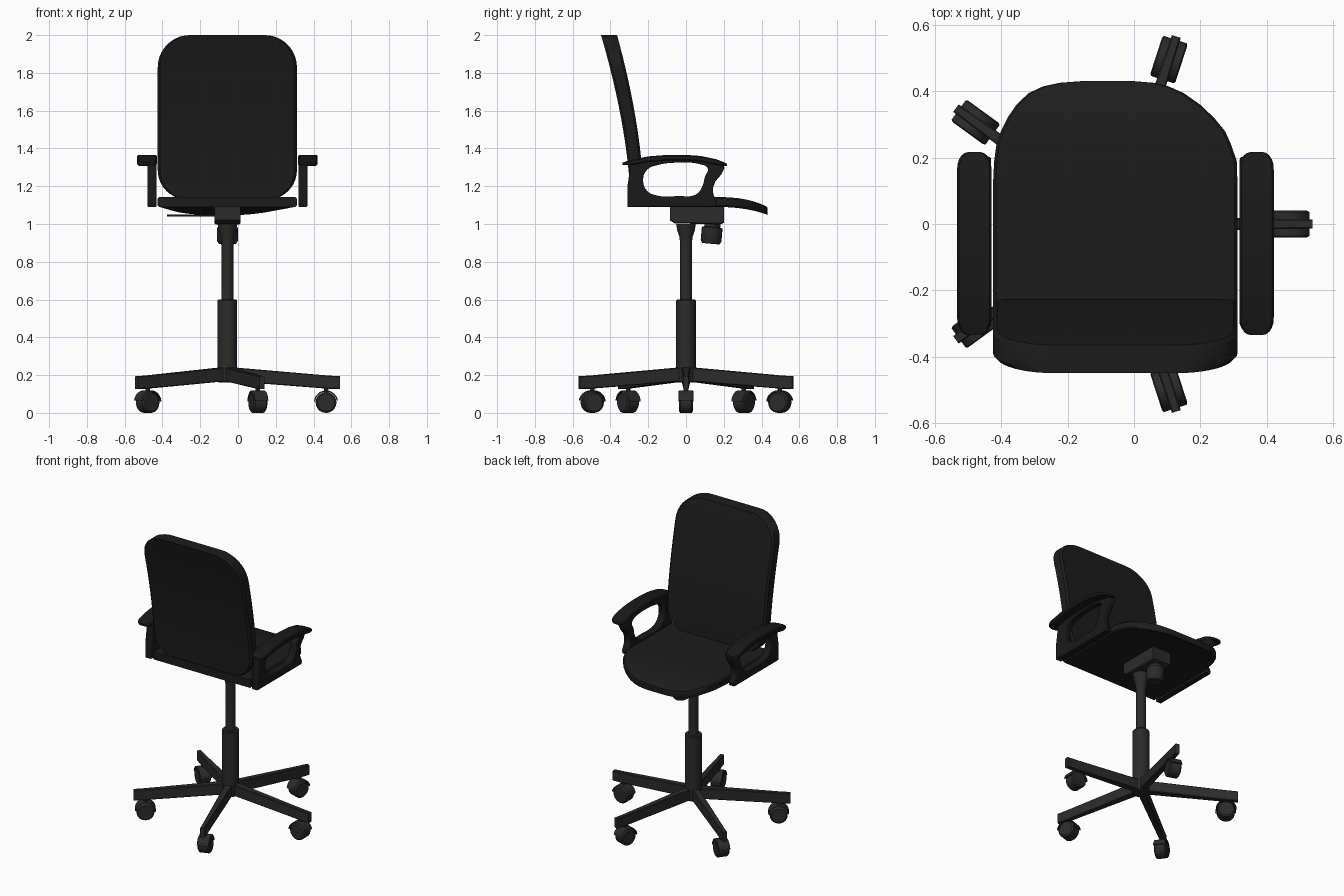
import bpy, bmesh, math
from math import sin, cos, pi, radians
from mathutils import Matrix, Vector

if "Cube" in bpy.data.objects:
    bpy.data.objects.remove(bpy.data.objects["Cube"])

CX = -0.056  # symmetry plane of the chair


def material(name, v):
    m = bpy.data.materials.new(name)
    m.diffuse_color = (v, v, v, 1)
    m.use_nodes = True
    m.node_tree.nodes["Principled BSDF"].inputs["Base Color"].default_value = m.diffuse_color
    return m


FABRIC = material("fabric", 0.012)
ARM = material("arm_plastic", 0.010)
METAL = material("base_plastic", 0.024)


def finish(ob, mat, angle=35):
    ob.data.materials.append(mat)
    bpy.ops.object.select_all(action='DESELECT')
    ob.select_set(True)
    bpy.context.view_layer.objects.active = ob
    bpy.ops.object.shade_smooth_by_angle(angle=radians(angle))
    return ob


def loft(name, rings, mat, M=Matrix(), closed=False):
    """Skin a list of equal-length point rings; cap the ends unless closed."""
    bm = bmesh.new()
    vs = [[bm.verts.new(M @ Vector(p)) for p in r] for r in rings]
    n = len(vs[0])
    for a, b in zip(vs, vs[1:] + (vs[:1] if closed else [])):
        for i in range(n):
            bm.faces.new((a[i], a[(i + 1) % n], b[(i + 1) % n], b[i]))
    if not closed:
        bm.faces.new(vs[0])
        bm.faces.new(vs[-1])
    bmesh.ops.recalc_face_normals(bm, faces=bm.faces)
    me = bpy.data.meshes.new(name)
    bm.to_mesh(me)
    bm.free()
    ob = bpy.data.objects.new(name, me)
    bpy.context.collection.objects.link(ob)
    return finish(ob, mat)


def lathe(name, profile, mat, M=Matrix(), n=32):
    rings = [[(r * cos(2 * pi * i / n), r * sin(2 * pi * i / n), z) for i in range(n)]
             for r, z in profile]
    return loft(name, rings, mat, M)


def section(x0, x1, lo, hi, c):
    """Chamfered rectangle as (across, through) pairs."""
    return [(x0 + c, lo), (x1 - c, lo), (x1, lo + c), (x1, hi - c),
            (x1 - c, hi), (x0 + c, hi), (x0, hi - c), (x0, lo + c)]


def lerp(table, t):
    for (a, *va), (b, *vb) in zip(table, table[1:]):
        if t <= b:
            k = (t - a) / (b - a)
            return [p + (q - p) * k for p, q in zip(va, vb)]
    return list(table[-1][1:])


# Backrest: rounded panel leaning backwards
def corner(a, r):
    return r * (1 - cos(a)), r * (1 - sin(a))


levels = []
for i in range(11):
    dx, dz = corner(pi / 2 * (1 - i / 10), 0.155)
    levels.append((1.13 + 0.155 - 0.155 * sin(pi / 2 * (1 - i / 10)), dx))
levels += [(1.285 + 0.545 * i / 8, 0) for i in range(1, 8)]
for i in range(11):
    dx, dz = corner(pi / 2 * i / 10, 0.17)
    levels.append((2.0 - dz, dx))
rings = []
for z, inset in levels:
    t = max(0, (z - 1.14) / 0.86)
    y = -0.225 - 0.14 * t ** 1.7
    thick = 0.07 + 0.015 * t
    rings.append([(x, yy, z) for x, yy in
                  section(-0.425 + inset, 0.312 - inset, y - thick, y, 0.012)])
loft("backrest", rings, FABRIC)

# Seat: flat cushion with rounded, drooping edge; y -> left, right, bottom, top
seat = [(-0.305, -0.425, 0.312, 1.09, 1.143), (0.13, -0.425, 0.312, 1.09, 1.143),
        (0.19, -0.422, 0.31, 1.09, 1.143), (0.24, -0.415, 0.293, 1.088, 1.14),
        (0.28, -0.402, 0.275, 1.084, 1.136), (0.32, -0.382, 0.242, 1.078, 1.129),
        (0.36, -0.355, 0.2, 1.07, 1.119), (0.395, -0.318, 0.15, 1.061, 1.107),
        (0.415, -0.275, 0.105, 1.055, 1.098), (0.426, -0.225, 0.06, 1.05, 1.092),
        (0.431, -0.16, 0.0, 1.047, 1.087)]
loft("seat", [[(x, y, z) for x, z in section(l, r, lo, hi, 0.008)]
              for y, l, r, lo, hi in seat], FABRIC)

# Armrests: side loop with an opening, and a curved pad on top
OUTER = [(-0.31, 1.09), (0.16, 1.09), (0.165, 1.11), (0.145, 1.155), (0.142, 1.19),
         (0.155, 1.225), (0.185, 1.26), (0.203, 1.295), (0.2, 1.318), (0.1, 1.338),
         (0.0, 1.345), (-0.1, 1.345), (-0.2, 1.338), (-0.3, 1.318), (-0.298, 1.28), (-0.31, 1.2)]
HOLE = [(-0.227, 1.235), (-0.205, 1.288), (-0.15, 1.312), (-0.03, 1.325), (0.075, 1.316),
        (0.115, 1.295), (0.1, 1.25), (0.085, 1.195), (0.05, 1.155), (-0.04, 1.148),
        (-0.15, 1.15), (-0.205, 1.175)]
PAD = [(-0.335, 1.326), (-0.29, 1.34), (-0.2, 1.358), (-0.1, 1.366), (0, 1.366),
       (0.08, 1.36), (0.16, 1.343), (0.217, 1.32)]


def arm_loop(name, x):
    cu = bpy.data.curves.new(name, 'CURVE')
    cu.dimensions, cu.fill_mode = '2D', 'BOTH'
    cu.extrude, cu.bevel_depth, cu.offset, cu.bevel_resolution = 0.016, 0.008, -0.008, 2
    sp = cu.splines.new('POLY')
    sp.points.add(len(OUTER) - 1)
    for p, (y, z) in zip(sp.points, OUTER):
        p.co = (y, z, 0, 1)
    sp.use_cyclic_u = True
    sp = cu.splines.new('BEZIER')
    sp.bezier_points.add(len(HOLE) - 1)
    for p, (y, z) in zip(sp.bezier_points, HOLE):
        p.co = (y, z, 0)
        p.handle_left_type = p.handle_right_type = 'AUTO'
    sp.use_cyclic_u = True
    sp.resolution_u = 5
    ob = bpy.data.objects.new(name, cu)
    bpy.context.collection.objects.link(ob)
    ob.location.x = x
    ob.rotation_euler = (pi / 2, 0, pi / 2)
    bpy.ops.object.select_all(action='DESELECT')
    ob.select_set(True)
    bpy.context.view_layer.objects.active = ob
    bpy.ops.object.convert(target='MESH')
    finish(bpy.context.object, ARM)


for side, s in (("left", -1), ("right", 1)):
    arm_loop(side + "_arm_loop", CX + s * 0.399)
    rings = []
    for i in range(25):
        u = -cos(pi * i / 24)
        y = -0.059 + 0.276 * u
        end = max(0, 1 - (0.276 - abs(y + 0.059)) / 0.05)
        w = 0.018 + 0.034 * math.sqrt(max(0, 1 - end * end))
        top = lerp(PAD, y)[0]
        th = 0.03 - 0.016 * end
        c = CX + s * 0.426
        rings.append([(x, y, z) for x, z in section(c - w, c + w, top - th, top, 0.006)])
    loft(side + "_arm_pad", rings, ARM)

# Tilt mechanism, adjustment knob and lever under the seat
loft("tilt_mechanism", [[(x, y, z) for x, z in section(-0.125, 0.014, lo, 1.095, 0.006)]
                        for y, lo in ((-0.085, 1.02), (-0.06, 1.003), (0.18, 0.998), (0.2, 1.005))],
     METAL)
lathe("tilt_knob", [(0.042, 0.03), (0.042, -0.01), (0.055, -0.015), (0.055, -0.085),
                    (0.045, -0.1)], METAL,
      Matrix.Translation((CX, 0.14, 0.995)) @ Matrix.Rotation(radians(-5), 4, 'X'))
lathe("height_lever", [(0.005, 0.0), (0.005, 0.26)], METAL,
      Matrix.Translation((-0.115, -0.026, 1.045)) @ Matrix.Rotation(-pi / 2, 4, 'Y'), 10)

# Gas column: wide lower sleeve, thin piston flaring into the mechanism
C = Matrix.Translation((CX, 0, 0))
lathe("column_sleeve", [(0.046, 0.16), (0.052, 0.166), (0.052, 0.595), (0.048, 0.6)], METAL, C)
lathe("column_piston", [(0.031, 0.58), (0.031, 0.9), (0.036, 0.935), (0.046, 0.965),
                        (0.052, 1.0)], METAL, C)

# Five-star base with hooded casters
for k in range(5):
    M = C @ Matrix.Rotation(radians(72 * k), 4, 'Z')
    n = str(k + 1)
    loft("base_leg_" + n, [[(r, y, z) for y, z in section(-w, w, lo, hi, 0.004)]
                           for r, w, lo, hi in ((0.02, 0.024, 0.168, 0.242),
                                                (0.53, 0.015, 0.128, 0.198),
                                                (0.595, 0.014, 0.126, 0.194))], METAL, M)
    W = M @ Matrix.Translation((0.522, 0, 0.055)) @ Matrix.Rotation(pi / 2, 4, 'X')
    lathe("caster_wheel_" + n, [(0.046, -0.038), (0.055, -0.03), (0.055, 0.03),
                                (0.046, 0.038)], METAL, W, 28)
    hood = []
    for i in range(15):
        a = radians(10 + 165 * i / 14)
        hood.append([(r * cos(a), r * sin(a), z) for r, z in
                     ((0.057, -0.04), (0.064, -0.036), (0.064, 0.036), (0.057, 0.04))])
    loft("caster_hood_" + n, hood, METAL, W)
    lathe("caster_stem_" + n, [(0.012, 0.1), (0.012, 0.15)], METAL,
          M @ Matrix.Translation((0.522, 0, 0)), 12)
